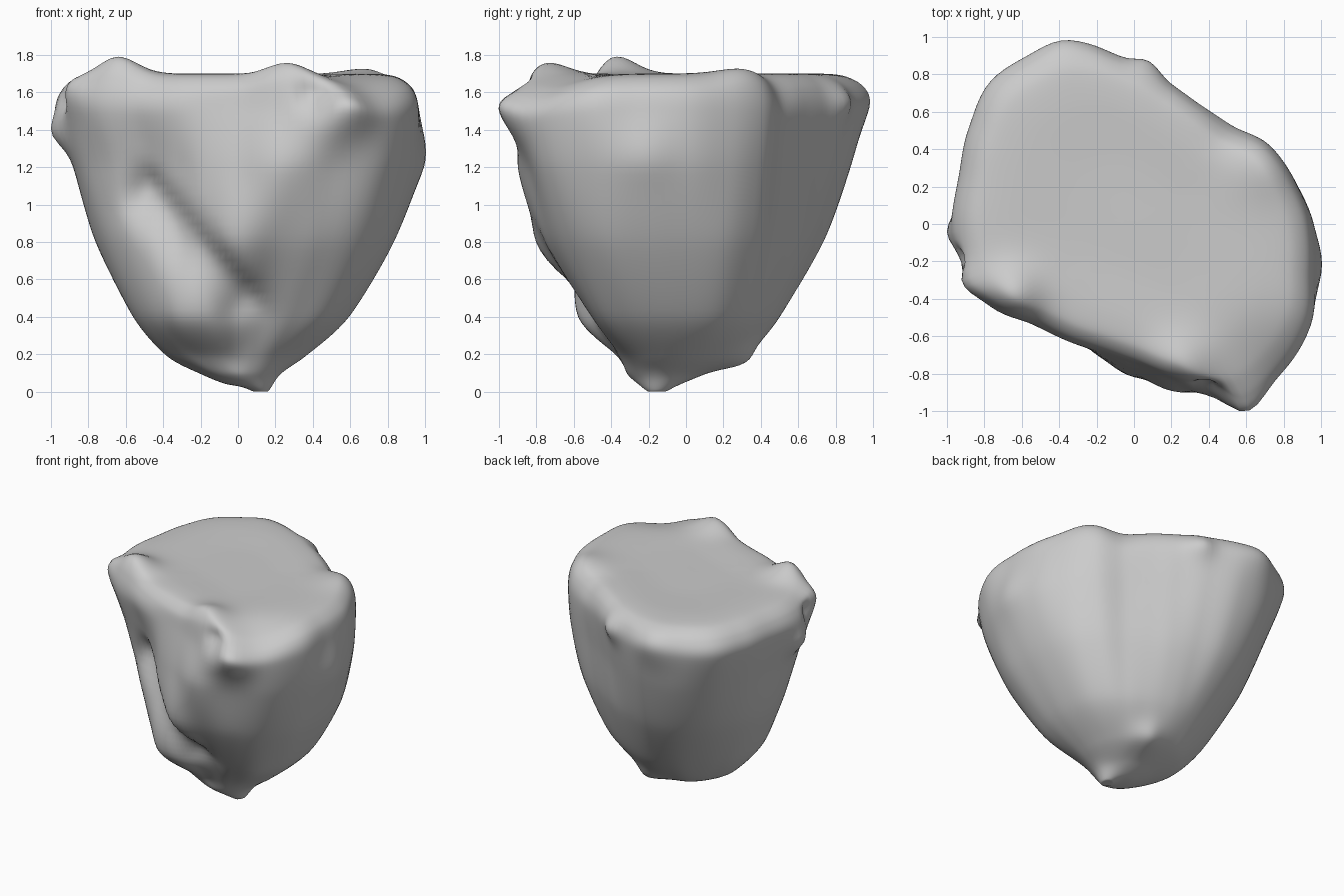
import bpy, bmesh, math
from mathutils import Vector

# Radii every 15 degrees, counter-clockwise from +x
RIM = [.95, .89, .84, .75, .73, .77, .86, .98, 1.05, 1.08, 1.02, .97,
       .97, .95, .88, .76, .72, .71, .75, .87, 1.10, 1.12, 1.09, 1.0]
UPPER = [.95, .88, .81, .71, .69, .72, .80, .91, .97, .97, .93, .89,
         .88, .86, .78, .67, .67, .73, .80, .93, .98, 1.07, 1.05, 1.01]
MIDDLE = [.82, .79, .73, .65, .63, .65, .69, .76, .79, .79, .78, .77,
          .76, .74, .71, .68, .66, .72, .80, .79, .85, .91, .91, .86]
LOWER = [.59, .58, .55, .51, .49, .49, .50, .51, .52, .52, .53, .55,
         .56, .57, .58, .60, .63, .61, .53, .51, .58, .65, .64, .61]
FOOT = [.37, .36, .35, .34, .33, .34, .34, .34, .35, .35, .35, .36,
        .37, .37, .37, .37, .36, .35, .33, .34, .36, .38, .39, .38]


def scaled(ring, k):
    return [r * k for r in ring]


# Levels from the tip to the flat top: z, centre x, centre y, radii
LEVELS = [
    (0.035, .05, -.14, [.01] * 24),
    (0.04, .04, -.14, [.10] * 24),
    (0.09, .01, -.11, [.20] * 24),
    (0.19, -.01, -.03, FOOT),
    (0.40, .00, .00, LOWER),
    (0.80, .00, .00, MIDDLE),
    (1.20, .00, .00, UPPER),
    (1.50, .00, .00, RIM),
    (1.62, .00, .00, scaled(RIM, .965)),
    (1.685, .00, .00, scaled(RIM, .87)),
    (1.70, .00, .00, scaled(RIM, .70)),
    (1.69, .00, .00, scaled(RIM, .35)),
    (1.69, .00, .00, scaled(RIM, .01)),
]

# Local knobs and dents: position, push, radius
BUMPS = [
    ((.58, -.95, 1.50), (.02, -.06, .03), .14),
    ((.42, -.92, 1.58), (-.02, .10, 0), .10),
    ((.72, -.78, 1.66), (0, 0, -.07), .25),
    ((.25, -.76, 1.67), (0, 0, .07), .16),
    ((-.92, -.34, 1.62), (-.05, -.03, .05), .12),
    ((-.93, -.19, 1.55), (.05, .02, 0), .06),
    ((-.97, -.05, 1.37), (-.07, 0, 0), .10),
    ((-.65, -.38, 1.68), (0, 0, .10), .15),
    ((-.38, .95, 1.56), (0, .04, .02), .16),
    ((.06, .80, 1.55), (.01, .05, 0), .10),
    ((.52, .50, 1.62), (-.01, -.01, -.03), .15),
    ((.72, .32, 1.68), (0, 0, .04), .18),
    ((.98, -.22, 1.27), (.02, 0, 0), .15),
    ((.12, .27, .17), (.02, .05, -.02), .12),
    ((.13, -.15, .03), (.01, -.01, -.05), .09),
]


def spline(a, b, c, d, t):
    """Soft cubic through b and c."""
    m0, m1 = (c - a) * .42, (d - b) * .42
    return ((2*t**3 - 3*t*t + 1) * b + (t**3 - 2*t*t + t) * m0
            + (3*t*t - 2*t**3) * c + (t**3 - t*t) * m1)


def radius(ring, f):
    i, t = int(f), f - int(f)
    return spline(*(ring[(i + k) % 24] for k in (-1, 0, 1, 2)), t)


def ring_points(level, n):
    z, cx, cy, ring = level
    out = []
    for j in range(n):
        a = math.tau * j / n
        r = radius(ring, 24 * j / n)
        out.append(Vector((cx + r * math.cos(a), cy + r * math.sin(a), z)))
    return out


def ledge(p):
    """Diagonal undercut below the wedge on the front."""
    if p.y > -.2:
        return 0
    ax, az, dx, dz = -.45, 1.08, .66, -.75
    along = (p.x - ax) * dx + (p.z - az) * dz
    across = (p.x - ax) * -dz + (p.z - az) * dx
    width = .17 if across < 0 else .07
    end = max(0, -along, along - .72)
    return .10 * math.exp(-(across / width)**2 - (end / .12)**2)


def bumped(p):
    q = p + Vector((0, ledge(p), 0))
    for pos, push, rad in BUMPS:
        q += Vector(push) * math.exp(-(p - Vector(pos)).length_squared / rad**2)
    q.z = max(q.z, 0)
    return q


# Loft the rock through its levels
SIDES, STEPS = 144, 8
keys = [ring_points(lv, SIDES) for lv in LEVELS]
keys = [keys[0]] + keys + [keys[-1]]
bm = bmesh.new()
rows = []
for i in range(1, len(keys) - 2):
    last = i == len(keys) - 3
    for s in range(STEPS + last):
        rows.append([bm.verts.new(bumped(spline(keys[i-1][j], keys[i][j], keys[i+1][j],
                                                keys[i+2][j], s / STEPS)))
                     for j in range(SIDES)])
for lo, hi in zip(rows, rows[1:]):
    for j in range(SIDES):
        k = (j + 1) % SIDES
        bm.faces.new((lo[j], lo[k], hi[k], hi[j]))
bm.faces.new(rows[0][::-1])
bm.faces.new(rows[-1])
bmesh.ops.recalc_face_normals(bm, faces=bm.faces)
for f in bm.faces:
    f.smooth = True

mesh = bpy.data.meshes.new("rock")
bm.to_mesh(mesh)
bm.free()
rock = bpy.data.objects.new("rock", mesh)
bpy.context.collection.objects.link(rock)
